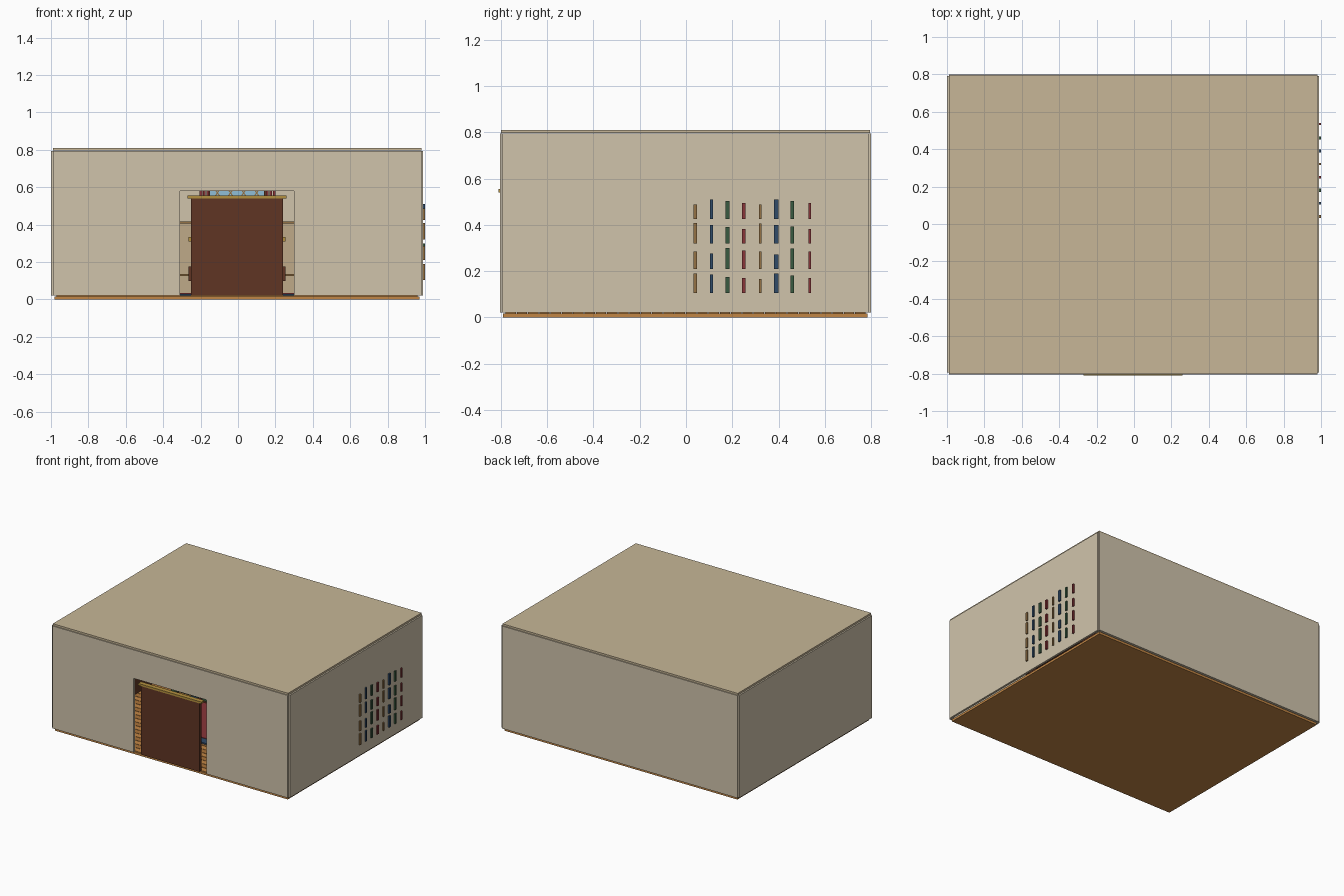
import bpy, bmesh, math
from mathutils import Matrix, Vector

mats = {}


def mat(name, r, g, b):
    m = bpy.data.materials.new(name)
    m.diffuse_color = (r, g, b, 1)
    mats[name] = m


mat("plaster", .63, .55, .41)
mat("ceiling", .57, .47, .31)
mat("plank", .54, .24, .06)
mat("plank_dark", .40, .17, .04)
mat("wood", .115, .036, .017)
mat("panel", .52, .40, .25)
mat("gold", .45, .28, .05)
mat("ochre", .30, .17, .06)
mat("blue", .03, .07, .14)
mat("green", .04, .10, .05)
mat("red", .25, .035, .04)
mat("glass", .28, .52, .68)


def boxes(name, parts, material):
    """One object made of boxes given as (x0, x1, y0, y1, z0, z1)."""
    bm = bmesh.new()
    for x0, x1, y0, y1, z0, z1 in parts:
        c = Vector(((x0 + x1) / 2, (y0 + y1) / 2, (z0 + z1) / 2))
        s = Matrix.Diagonal((x1 - x0, y1 - y0, z1 - z0, 1))
        bmesh.ops.create_cube(bm, size=1, matrix=Matrix.Translation(c) @ s)
    me = bpy.data.meshes.new(name)
    bm.to_mesh(me)
    bm.free()
    ob = bpy.data.objects.new(name, me)
    me.materials.append(mats[material])
    bpy.context.collection.objects.link(ob)
    return ob


# Floor: slab with boards laid along x
boxes("floor_slab", [(-.98, .97, -.79, .785, 0, .017)], "plank")
N = 32
step = 1.56 / N
for k, m in enumerate(("plank", "plank_dark")):
    boxes(f"floor_boards_{k}", [(-.97, .96, -.78 + i * step, -.78 + (i + 1) * step - .004, .016, .02)
                                for i in range(k, N, 2)], m)

# Walls: thin slabs with a small open notch at each outer corner
boxes("left_wall", [(-1, -.985, -.795, .79, .02, .795)], "plaster")
boxes("right_wall", [(.975, .99, -.795, .79, .02, .795)], "plaster")
boxes("back_wall", [(-.99, .98, .785, .80, .02, .795)], "plaster")
boxes("front_wall", [(-.99, -.31, -.805, -.79, .02, .795),
                     (.30, .98, -.805, -.79, .02, .795),
                     (-.31, .30, -.805, -.79, .58, .795)], "plaster")
boxes("ceiling", [(-.99, .98, -.80, .795, .796, .81)], "ceiling")

# Front door with gilt head trim
boxes("door", [(-.25, .24, -.805, -.78, .02, .54)], "wood")
boxes("door_head_trim", [(-.27, .26, -.81, -.775, .54, .555)], "gold")

# Right-hand bookcase
boxes("bookcase", [(.83, .97, 0, .015, .02, .56), (.83, .97, .565, .58, .02, .56)]
      + [(.83, .97, 0, .58, z - .012, z) for z in (.105, .21, .32, .425, .56)], "wood")

# Books, whose backs poke through the right wall
ys = [.04, .11, .18, .25, .32, .39, .46, .535]
ws = [.014, .013, .018, .015, .011, .018, .015, .012]
rows = {.105: [85, 80, 70, 65, 60, 85, 75, 65],
        .21: [75, 65, 90, 80, 75, 62, 88, 75],
        .32: [88, 80, 70, 62, 85, 80, 72, 62],
        .425: [62, 85, 77, 70, 62, 85, 77, 70]}
for k, m in enumerate(("ochre", "blue", "green", "red")):
    boxes(f"books_{m}", [(.86, 1, ys[i] - ws[i] / 2, ys[i] + ws[i] / 2, z, z + h[i] / 1000)
                         for z, h in rows.items() for i in (k, k + 4)], m)

# Left-hand cabinet
boxes("cabinet", [(-.985, -.84, -.1, .5, .02, .56), (-.985, -.82, -.12, .52, .56, .58)], "wood")

# Rug with border
boxes("rug_border", [(-.5, .49, -.42, .32, .02, .03)], "blue")
boxes("rug_centre", [(-.44, .43, -.36, .26, .028, .034)], "red")

# Back wall panelling with rails
boxes("wainscot", [(-.97, .96, .775, .786, .02, .41)], "panel")
boxes("wainscot_rails", [(-.97, .96, .765, .786, z, z + .012) for z in (.125, .405)], "ochre")

# Desk
boxes("desk", [(-.25, -.08, .42, .62, .02, .31), (.07, .24, .42, .62, .02, .31),
               (-.265, .255, .4, .64, .10, .175)], "wood")
boxes("desk_top", [(-.265, .255, .4, .64, .31, .335)], "gold")

# Window with diamond lattice and curtains
boxes("window_glass", [(-.15, .14, .774, .784, .42, .70)], "glass")
boxes("window_frame", [(-.165, -.15, .765, .784, .42, .70), (.14, .155, .765, .784, .42, .70),
                       (-.165, .155, .765, .784, .70, .715)], "wood")
for i in range(4):
    for s in (-1, 1):
        bar = boxes(f"lattice_bar_{i}_{s}", [(-.055, .055, -.004, .004, -.003, .003)], "ochre")
        bar.location = (-.11 + i * .07, .772, .57)
        bar.rotation_euler.y = s * math.radians(55)
boxes("curtains", [(x + j * .018, x + j * .018 + .014, .75 - (j % 2) * .006, .77, .38, .71)
                   for x in (-.205, .15) for j in range(3)], "red")

# Green armchair, left of the rug
boxes("armchair", [(-.60, -.36, .12, .36, .05, .16), (-.60, -.36, .32, .38, .05, .40),
                   (-.63, -.59, .10, .38, .05, .24), (-.37, -.33, .10, .38, .05, .24)], "green")
boxes("armchair_feet", [(x, x + .03, y, y + .03, .02, .05)
                        for x in (-.62, -.37) for y in (.11, .34)], "wood")
